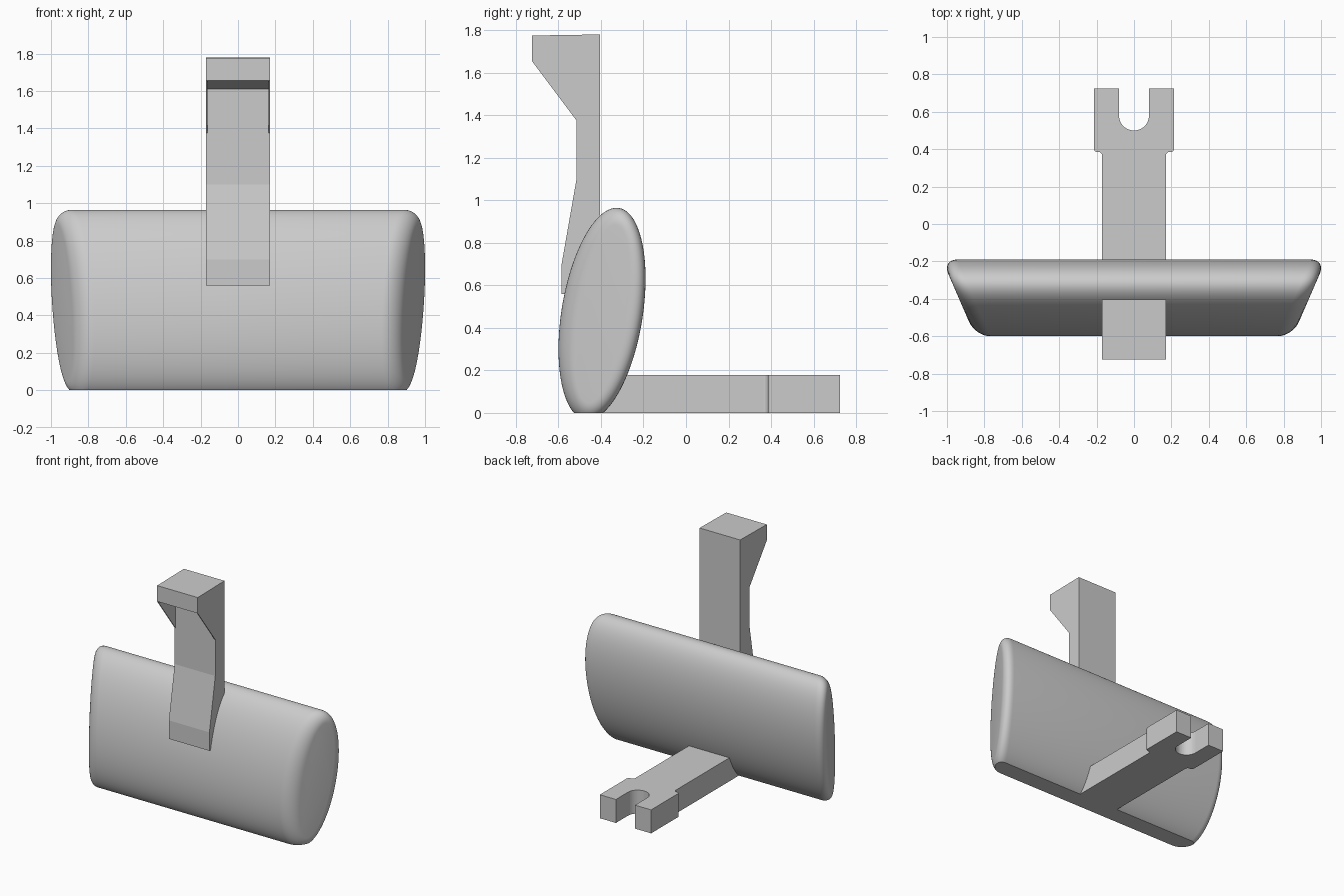
import bpy, bmesh, math
from mathutils import Vector

if "Cube" in bpy.data.objects:
    bpy.data.objects.remove(bpy.data.objects["Cube"])

grey = bpy.data.materials.new("plain grey")
grey.diffuse_color = (0.6, 0.6, 0.6, 1)
grey.use_nodes = True
grey.node_tree.nodes["Principled BSDF"].inputs["Base Color"].default_value = grey.diffuse_color


def make_object(name, bm):
    bmesh.ops.recalc_face_normals(bm, faces=bm.faces)
    mesh = bpy.data.meshes.new(name)
    bm.to_mesh(mesh)
    bm.free()
    mesh.materials.append(grey)
    ob = bpy.data.objects.new(name, mesh)
    bpy.context.collection.objects.link(ob)
    return ob


def prism(name, points, direction):
    """Extrude a closed polygon along a direction."""
    bm = bmesh.new()
    face = bm.faces.new([bm.verts.new(p) for p in points])
    out = bmesh.ops.extrude_face_region(bm, geom=[face])
    moved = [v for v in out["geom"] if isinstance(v, bmesh.types.BMVert)]
    bmesh.ops.translate(bm, verts=moved, vec=direction)
    return make_object(name, bm)


def arc(cx, cy, r, a0, a1, n=8):
    return [(cx + r * math.cos(math.radians(a0 + (a1 - a0) * i / n)),
             cy + r * math.sin(math.radians(a0 + (a1 - a0) * i / n))) for i in range(n + 1)]


# Body: tilted elliptical bar with slanted, rounded ends and a flat foot
YC, ZC, A, B, TILT = -0.395, 0.466, 0.191, 0.504, 0.159
ROUND, SEG, STEPS = 0.08, 96, 8


def ellipse(t, inset=0.0):
    u, v = (A - inset) * math.cos(t), (B - inset) * math.sin(t)
    return (YC + u * math.cos(TILT) + v * math.sin(TILT),
            ZC - u * math.sin(TILT) + v * math.cos(TILT))


def end_x(y):
    return 1.016 + 0.43 * (y + 0.19)


def ring(k):
    """Right-hand ring k of the rounded end, from the side wall to the end face."""
    s, w, pts = k / STEPS, 0.75, []
    for i in range(SEG):
        t = 2 * math.pi * i / SEG
        y, z = ellipse(t)
        yi, zi = ellipse(t, ROUND)
        side = Vector((end_x(y) - ROUND, y, z))
        edge = Vector((end_x(y), y, z))
        inner = Vector((end_x(yi), yi, zi))
        b0, b1, b2 = (1 - s) ** 2, 2 * w * s * (1 - s), s * s
        pts.append((side * b0 + edge * b1 + inner * b2) / (b0 + b1 + b2))
    return pts


right = [ring(k) for k in range(STEPS + 1)]
fit = 1 / max(p.x for r in right for p in r)
right = [[Vector((p.x * fit, p.y, p.z)) for p in r] for r in right]
left = [[Vector((-p.x, p.y, p.z)) for p in r] for r in reversed(right)]
bm = bmesh.new()
rings = [[bm.verts.new(p) for p in r] for r in left + right]
for r0, r1 in zip(rings, rings[1:]):
    for i in range(SEG):
        j = (i + 1) % SEG
        bm.faces.new((r0[i], r0[j], r1[j], r1[i]))
bm.faces.new(rings[0])
bm.faces.new(rings[-1])
cut = bmesh.ops.bisect_plane(bm, geom=bm.verts[:] + bm.edges[:] + bm.faces[:],
                             plane_co=(0, 0, 0), plane_no=(0, 0, -1), clear_outer=True)
bmesh.ops.holes_fill(bm, edges=[e for e in bm.edges if e.is_boundary], sides=0)
body = make_object("body", bm)
bpy.context.view_layer.objects.active = body
body.select_set(True)
bpy.ops.object.shade_smooth_by_angle(angle=math.radians(30))
body.select_set(False)

# Upright post with a forward hook at the top
W = 0.17
post = [(-0.405, 1.78), (-0.725, 1.775), (-0.725, 1.655), (-0.515, 1.61),
        (-0.515, 1.1), (-0.585, 0.7), (-0.585, 0.56), (-0.405, 0.56)]
prism("post", [(-W, y, z) for y, z in post], (2 * W, 0, 0))

# Thin webs under the hook, one on each side
web = [(-0.725, 1.655), (-0.515, 1.61), (-0.515, 1.375)]
for side in (-1, 1):
    prism("hook_web", [(side * W, y, z) for y, z in web], (-side * 0.007, 0, 0))

# Flat rear arm with a wider, slotted end
half = [(W, -0.40), (W, 0.365)]
half += arc(W + 0.02, 0.365, 0.02, 180, 90, 4)[1:]
half += arc(0.197, 0.403, 0.018, -90, 0, 4)
half += [(0.215, 0.725), (0.08, 0.725)]
half += arc(0, 0.58, 0.08, 0, -90, 12)
outline = half + [(-x, y) for x, y in reversed(half[:-1])]
prism("rear_arm", [(x, y, 0) for x, y in outline], (0, 0, 0.178))
